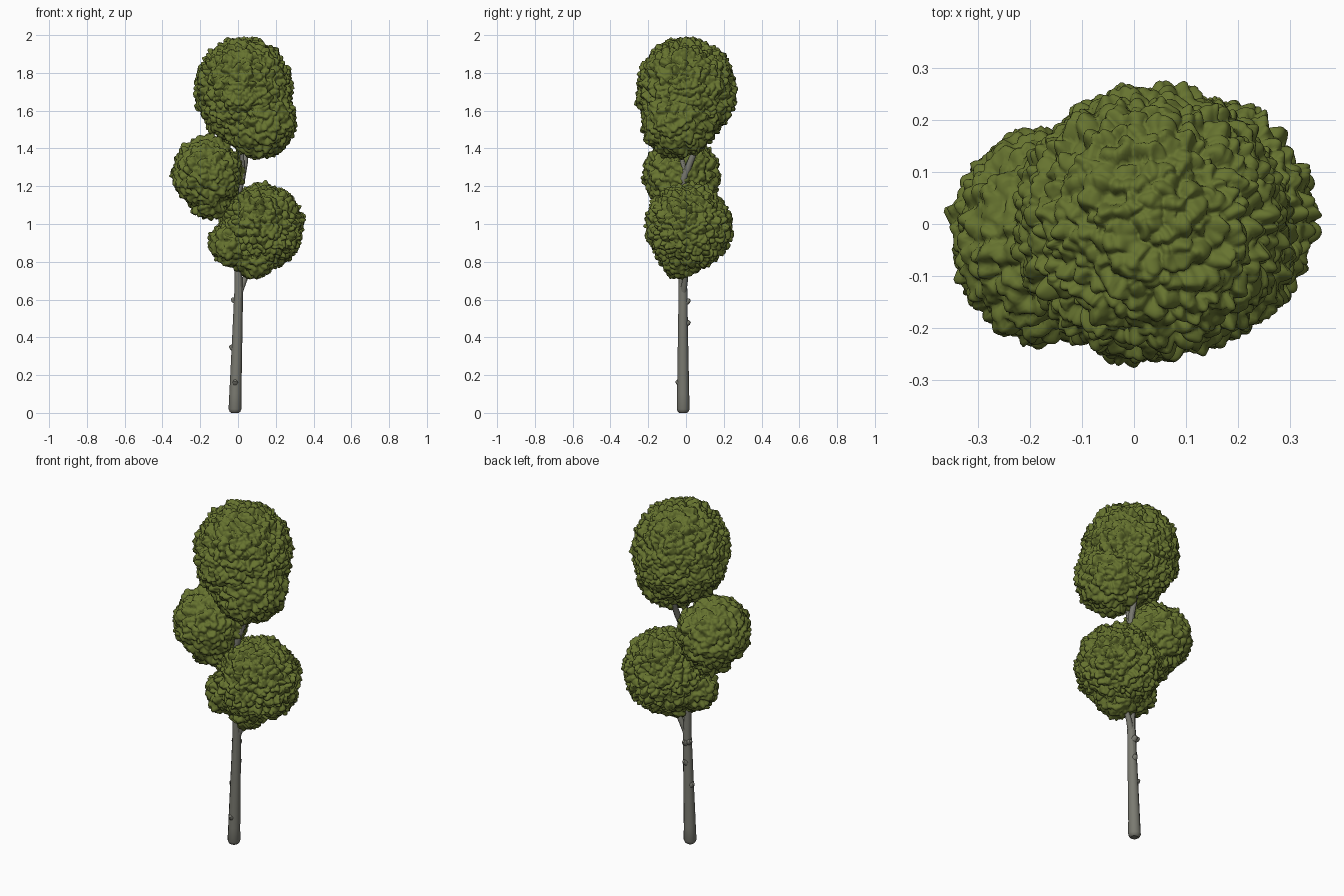
import bpy, bmesh
from mathutils import Vector, noise

cube = bpy.data.objects.get("Cube")
if cube:
    bpy.data.objects.remove(cube)


def material(name, colour):
    m = bpy.data.materials.new(name)
    m.use_nodes = True
    m.diffuse_color = (*colour, 1)
    m.node_tree.nodes["Principled BSDF"].inputs["Base Color"].default_value = (*colour, 1)
    return m


LEAF = material("leaf_green", (0.135, 0.174, 0.029))
BARK = material("grey_bark", (0.195, 0.195, 0.165))


def foliage(name, centre, radius, squash=(1, 1, 1), detail=6):
    """Leafy ball: a sphere pushed out into rounded, irregular tufts."""
    centre = Vector(centre)
    bm = bmesh.new()
    bmesh.ops.create_icosphere(bm, subdivisions=detail, radius=1)
    for v in bm.verts:
        n = v.co.normalized()
        p = Vector(a * b for a, b in zip(n, squash)) * radius
        q = p + centre
        warped = q + noise.noise_vector(q * 28) * 0.012
        near = noise.voronoi(warped * 34)[0][0]
        tuft = max(0, 1 - near * near * 1.5) ** 0.7
        height = 0.032 + noise.noise(q * 23) * 0.022
        lump = noise.noise(q * 10) * 0.014
        v.co = q + n * (tuft * height - 0.024 + lump) + noise.noise_vector(q * 40) * 0.004
    mesh = bpy.data.meshes.new(name)
    bm.to_mesh(mesh)
    bm.free()
    mesh.materials.append(LEAF)
    mesh.shade_smooth()
    ob = bpy.data.objects.new(name, mesh)
    bpy.context.collection.objects.link(ob)


def limb(name, points):
    """Tapered round limb through (x, y, z, radius) points."""
    curve = bpy.data.curves.new(name, "CURVE")
    curve.dimensions = "3D"
    curve.bevel_depth = 1
    curve.bevel_resolution = 4
    curve.use_fill_caps = True
    spline = curve.splines.new("POLY")
    spline.points.add(len(points) - 1)
    for sp, (x, y, z, r) in zip(spline.points, points):
        sp.co = (x, y, z, 1)
        sp.radius = r
    curve.materials.append(BARK)
    ob = bpy.data.objects.new(name, curve)
    bpy.context.collection.objects.link(ob)
    bpy.ops.object.select_all(action="DESELECT")
    ob.select_set(True)
    bpy.context.view_layer.objects.active = ob
    bpy.ops.object.convert(target="MESH")
    bpy.ops.object.shade_smooth_by_angle()


# Crown clusters
foliage("top_crown", (0.03, 0, 1.705), 0.26, (1, 1.01, 1.07), detail=7)
foliage("top_crown_lower", (0.108, -0.04, 1.55), 0.2)
foliage("middle_crown", (-0.16, -0.027, 1.265), 0.188, (1, 1.08, 1.02))
foliage("middle_crown_lower", (-0.14, -0.03, 1.135), 0.115, detail=5)
foliage("low_crown", (0.122, 0.013, 0.985), 0.222, (1, 1.02, 1.02), detail=7)
foliage("low_crown_side", (-0.035, -0.045, 0.895), 0.12, detail=5)
foliage("low_crown_base", (0.085, -0.025, 0.83), 0.12, detail=5)

# Trunk and main branches
limb("trunk", [(-0.016, -0.015, 0, 0.02), (-0.016, -0.015, 0.006, 0.028),
               (-0.016, -0.015, 0.02, 0.034), (-0.014, -0.015, 0.1, 0.032),
               (-0.004, -0.016, 0.4, 0.027), (0.004, -0.016, 0.65, 0.023),
               (0.0, -0.018, 0.76, 0.02), (-0.025, -0.018, 0.93, 0.018),
               (-0.045, -0.018, 1.03, 0.017), (-0.01, -0.018, 1.12, 0.017),
               (0.015, -0.015, 1.22, 0.018), (0.025, -0.005, 1.29, 0.017)])
limb("low_branch", [(0.005, -0.016, 0.63, 0.018), (0.032, -0.005, 0.7, 0.015),
                    (0.07, 0.005, 0.78, 0.012), (0.12, 0.015, 0.95, 0.008)])
limb("low_side_branch", [(0, -0.018, 0.76, 0.014), (-0.04, -0.04, 0.88, 0.008)])
limb("middle_branch", [(-0.045, -0.018, 1.03, 0.014), (-0.09, -0.02, 1.12, 0.011),
                       (-0.15, -0.025, 1.25, 0.008)])
limb("top_branch", [(0.02, -0.012, 1.24, 0.018), (0.036, 0.024, 1.33, 0.017),
                    (0.042, 0.06, 1.42, 0.015), (0.042, 0.08, 1.48, 0.013),
                    (0.04, 0.07, 1.6, 0.009)])
limb("top_front_branch", [(0.025, -0.005, 1.28, 0.013), (0.02, -0.03, 1.37, 0.011),
                          (-0.01, -0.04, 1.5, 0.008)])

# Short cut twigs on the trunk: start, then outward direction
knots = [((-0.006, -0.015, 0.33), (-1, 0.2)), ((0.004, -0.016, 0.58), (-1, 0.5)),
         ((-0.005, -0.016, 0.46), (0.2, 1)), ((0, -0.016, 0.575), (0.1, 1)),
         ((-0.012, -0.015, 0.145), (-0.1, -1))]
for i, ((x, y, z), (dx, dy)) in enumerate(knots):
    limb(f"twig_stub_{i + 1}", [(x, y, z, 0.018), (x + dx * 0.028, y + dy * 0.028, z + 0.018, 0.014),
                                (x + dx * 0.036, y + dy * 0.036, z + 0.026, 0.008)])
